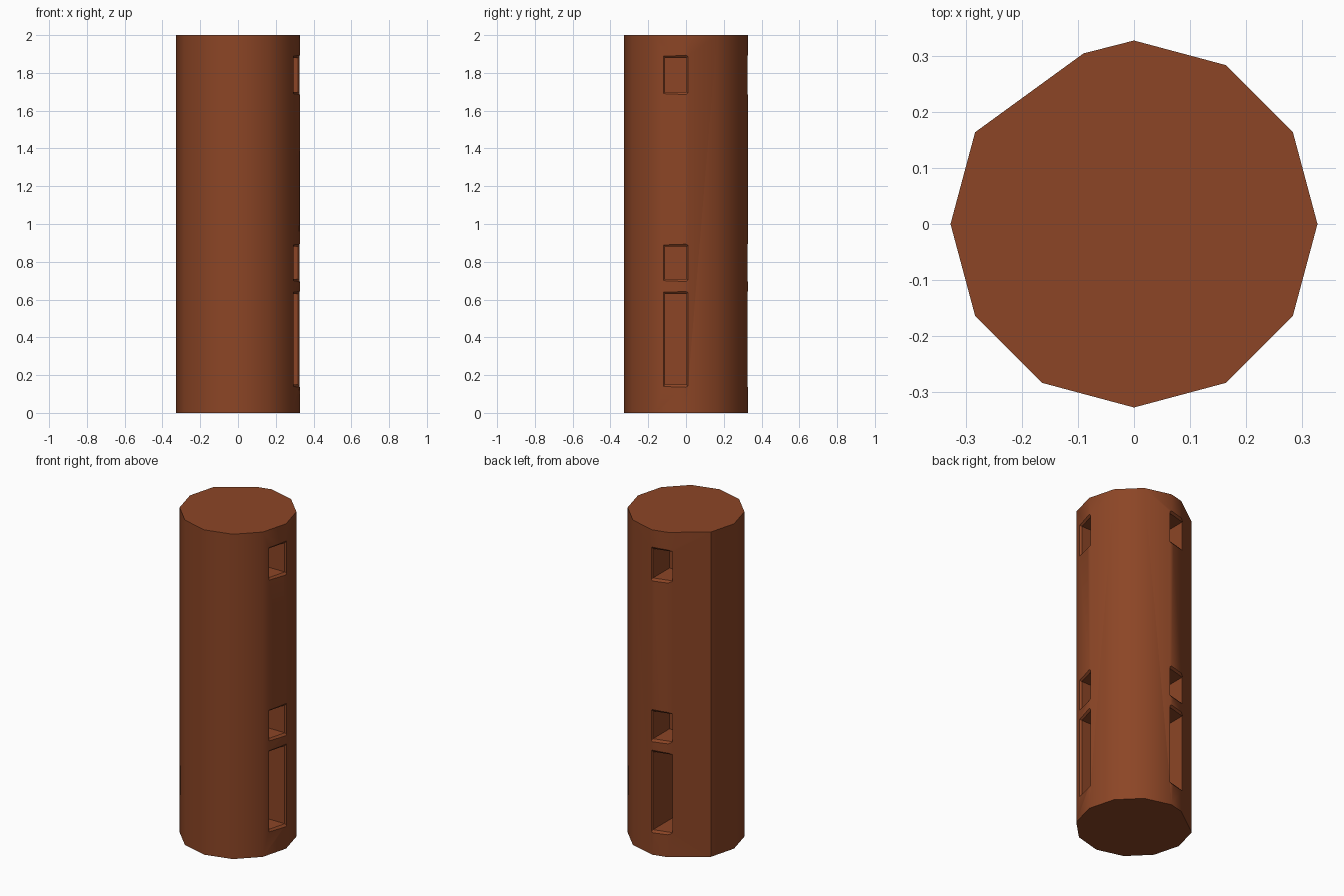
import bpy, bmesh, math

if "Cube" in bpy.data.objects:
    bpy.data.objects.remove(bpy.data.objects["Cube"])

R, H = 0.327, 2.0

clay = bpy.data.materials.new("reddish brown")
clay.diffuse_color = (0.262, 0.060, 0.019, 1)
clay.use_nodes = True
clay.node_tree.nodes["Principled BSDF"].inputs["Base Color"].default_value = clay.diffuse_color


def make_object(name, bm):
    bmesh.ops.recalc_face_normals(bm, faces=bm.faces[:])
    mesh = bpy.data.meshes.new(name)
    bm.to_mesh(mesh)
    bm.free()
    mesh.materials.append(clay)
    ob = bpy.data.objects.new(name, mesh)
    bpy.context.collection.objects.link(ob)
    return ob


# Column: twelve-sided profile with one back-left corner flattened
profile = []
for i in range(12):
    if i == 4:
        profile.append((-0.09, 0.304))
    else:
        a = math.radians(30 * i)
        profile.append((R * math.cos(a), R * math.sin(a)))
bm = bmesh.new()
base = bm.faces.new([bm.verts.new((x, y, 0)) for x, y in profile])
ext = bmesh.ops.extrude_face_region(bm, geom=[base], use_keep_orig=True)
bmesh.ops.translate(bm, vec=(0, 0, H),
                    verts=[g for g in ext["geom"] if isinstance(g, bmesh.types.BMVert)])
column = make_object("column", bm)


# Pocket cutter: a recess whose mouth flares into a small chamfered lip
def pocket_cutter(name, z0, z1, depth, back):
    u0, u1, lip = -0.12, 0.012, 0.01
    bm = bmesh.new()
    # (distance from the column face, inset of the rectangle, flat floor)
    rings = []
    for off, inset, flat in ((-depth, lip, True), (-lip, lip, False), (0.01, -lip, False)):
        ring = []
        for u, z in ((u0 + inset, z0 + inset), (u1 - inset, z0 + inset),
                     (u1 - inset, z1 - inset), (u0 + inset, z1 - inset)):
            w = (R if flat else R + 0.268 * min(u, 0)) + off
            ring.append(bm.verts.new((u, w, z) if back else (w, u, z)))
        rings.append(ring)
    for a, b in zip(rings, rings[1:]):
        for i in range(4):
            j = (i + 1) % 4
            bm.faces.new((a[i], a[j], b[j], b[i]))
    bm.faces.new(rings[0])
    bm.faces.new(rings[-1])
    ob = make_object(name, bm)
    ob.hide_render = True
    return ob


# Three pockets on the right side, repeated on the back
cutters = []
for side, back in (("right", False), ("back", True)):
    for label, z0, z1, depth in (("tall", 0.14, 0.64, 0.21),
                                 ("middle", 0.70, 0.89, 0.17),
                                 ("upper", 1.69, 1.89, 0.17)):
        cut = pocket_cutter(f"{side}_{label}_pocket_cutter", z0, z1, depth, back)
        cutters.append(cut)
        mod = column.modifiers.new(cut.name, 'BOOLEAN')
        mod.operation = 'DIFFERENCE'
        mod.solver = 'EXACT'
        mod.object = cut

bpy.ops.object.select_all(action='DESELECT')
bpy.context.view_layer.objects.active = column
column.select_set(True)
for mod in list(column.modifiers):
    bpy.ops.object.modifier_apply(modifier=mod.name)
for cut in cutters:
    bpy.data.objects.remove(cut, do_unlink=True)

# Soft shading around the column, crisp caps and pocket edges
bpy.ops.object.shade_smooth_by_angle(angle=math.radians(35))
